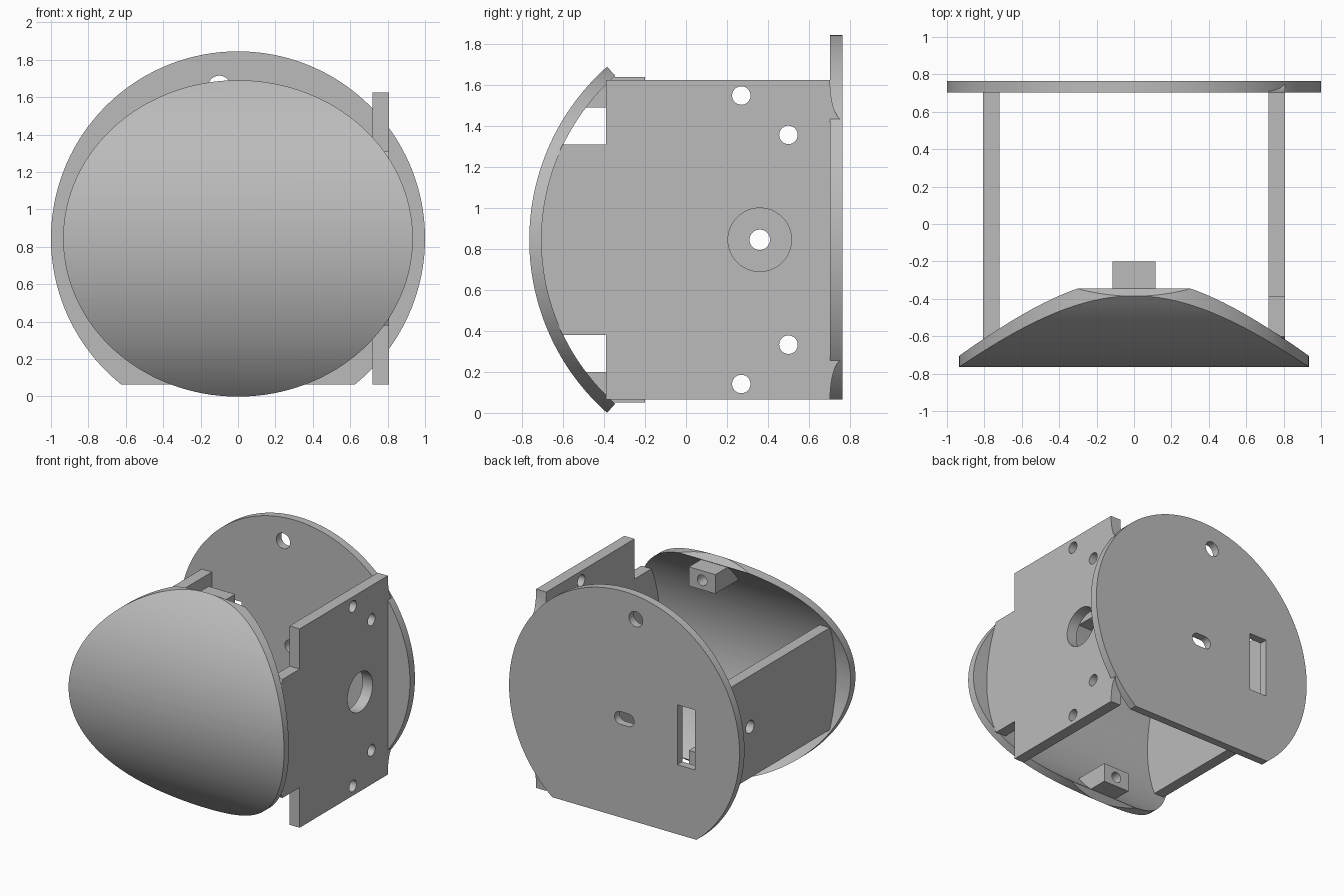
import bpy, bmesh
from math import sin, cos, pi, asin, sqrt

cube = bpy.data.objects.get("Cube")
if cube:
    bpy.data.objects.remove(cube, do_unlink=True)

CZ = 0.845            # height of the common axis
PY = 0.365            # centre of the shell's curve
R_OUT, R_IN = 1.13, 1.07

grey = bpy.data.materials.new("plain_grey")
grey.use_nodes = True
grey.diffuse_color = (0.5, 0.5, 0.5, 1)
grey.node_tree.nodes["Principled BSDF"].inputs["Base Color"].default_value = (0.5, 0.5, 0.5, 1)


def prism(name, points, axis, lo, hi):
    """Extrude a (y, z) profile along X or an (x, z) profile along Y."""
    bm = bmesh.new()
    place = (lambda a, b, t: (t, a, b)) if axis == "X" else (lambda a, b, t: (a, t, b))
    low = [bm.verts.new(place(a, b, lo)) for a, b in points]
    high = [bm.verts.new(place(a, b, hi)) for a, b in points]
    bm.faces.new(low)
    bm.faces.new(high[::-1])
    n = len(points)
    for i in range(n):
        j = (i + 1) % n
        bm.faces.new((low[i], high[i], high[j], low[j]))
    bmesh.ops.recalc_face_normals(bm, faces=bm.faces)
    mesh = bpy.data.meshes.new(name)
    bm.to_mesh(mesh)
    bm.free()
    mesh.materials.append(grey)
    obj = bpy.data.objects.new(name, mesh)
    bpy.context.collection.objects.link(obj)
    return obj


def ellipse(cx, cz, rx, rz, n=48):
    return [(cx + rx * cos(2 * pi * i / n), cz + rz * sin(2 * pi * i / n)) for i in range(n)]


def box(a0, a1, b0, b1):
    return [(a0, b0), (a1, b0), (a1, b1), (a0, b1)]


def arc(r, a0, a1, n=48):
    """Points on the shell's curve, angles measured from straight ahead."""
    steps = [a0 + (a1 - a0) * i / n for i in range(n + 1)]
    return [(PY - r * cos(a), CZ + r * sin(a)) for a in steps]


def select(obj):
    bpy.ops.object.select_all(action="DESELECT")
    obj.select_set(True)
    bpy.context.view_layer.objects.active = obj


def carve(obj, tool, operation="DIFFERENCE"):
    mod = obj.modifiers.new("carve", "BOOLEAN")
    mod.operation, mod.solver, mod.object = operation, "EXACT", tool
    select(obj)
    bpy.ops.object.modifier_apply(modifier=mod.name)
    bpy.data.objects.remove(tool, do_unlink=True)


def smooth(obj):
    select(obj)
    bpy.ops.object.shade_smooth_by_angle(angle=pi / 6)


# Curved front shell: bent sheet trimmed to an ellipse
end = asin(CZ / R_OUT)
shell = prism("front_shell", arc(R_OUT, -end, end, 64) + arc(R_IN, end, -end, 64), "X", -1, 1)
carve(shell, prism("trim", ellipse(0, CZ, 0.935, CZ + 0.001, 128), "Y", -1, 0.2), "INTERSECT")
smooth(shell)

# Round back plate with a flat foot, a hole and two slots
foot = asin(0.78)
n = 128
rim = [-foot + (pi + 2 * foot) * i / n for i in range(n + 1)]
back = prism("back_plate", [(cos(a), CZ + sin(a)) for a in rim], "Y", 0.703, 0.765)
carve(back, prism("hole", ellipse(-0.1, 1.655, 0.06, 0.06), "Y", 0.6, 0.9))
carve(back, prism("tall_slot", box(-0.615, -0.46, CZ - 0.235, CZ + 0.235), "Y", 0.6, 0.9))
slot = [(x + (0.035 if x > 0 else -0.035), z) for x, z in ellipse(0, CZ, 0.05, 0.05, 46)]
carve(back, prism("small_slot", slot, "Y", 0.6, 0.9))
smooth(back)

# Tall side plate: stepped front edge against the shell, scooped rear corners
H, TONGUE = 0.78, 0.465
FRONT, REAR = -0.39, 0.703
a = asin(TONGUE / (R_IN + 0.003))
scoop = [(0.765 - 0.062 * sin(pi / 2 * i / 10), 0.585 + 0.195 * (1 - cos(pi / 2 * i / 10)))
         for i in range(11)]
profile = [(FRONT, CZ - H)]
profile += [(y, CZ - z) for y, z in reversed(scoop)]
profile += [(y, CZ + z) for y, z in scoop]
profile += [(FRONT, CZ + H), (FRONT, CZ + TONGUE)]
profile += arc(R_IN + 0.003, a, -a, 32)
profile += [(FRONT, CZ - TONGUE)]
tall = prism("left_side_plate", profile, "X", 0.72, 0.808)
holes = [(0.36, 0, 0.155)]
for s in (-1, 1):
    holes += [(0.27, 0.704 * s, 0.045), (0.5, 0.512 * s, 0.045)]
for y, dz, r in holes:
    carve(tall, prism("hole", ellipse(y, CZ + dz, r, r), "X", 0.6, 0.9))
smooth(tall)

# Short side plate with a single pivot hole
a = asin(0.4 / (R_IN + 0.003))
short = prism("right_side_plate",
              [(REAR, CZ - 0.4), (REAR, CZ + 0.4)] + arc(R_IN + 0.003, a, -a, 32),
              "X", -0.808, -0.72)
carve(short, prism("hole", ellipse(0.36, CZ, 0.05, 0.05), "X", -0.9, -0.6))
smooth(short)

# Screw lugs inside the top and bottom of the shell
for s, label in ((1, "top_lug"), (-1, "bottom_lug")):
    r = R_IN + 0.008
    a0, a1 = asin(0.645 / r), asin(0.795 / r)
    pts = [(-0.2, CZ + 0.645), (-0.2, CZ + 0.795)] + arc(r, a1, a0, 8)
    lug = prism(label, [(y, CZ + s * (z - CZ)) for y, z in pts], "X", -0.115, 0.115)
    carve(lug, prism("hole", ellipse(0, CZ + s * 0.72, 0.042, 0.042, 32), "Y", -0.36, -0.1))
    smooth(lug)
